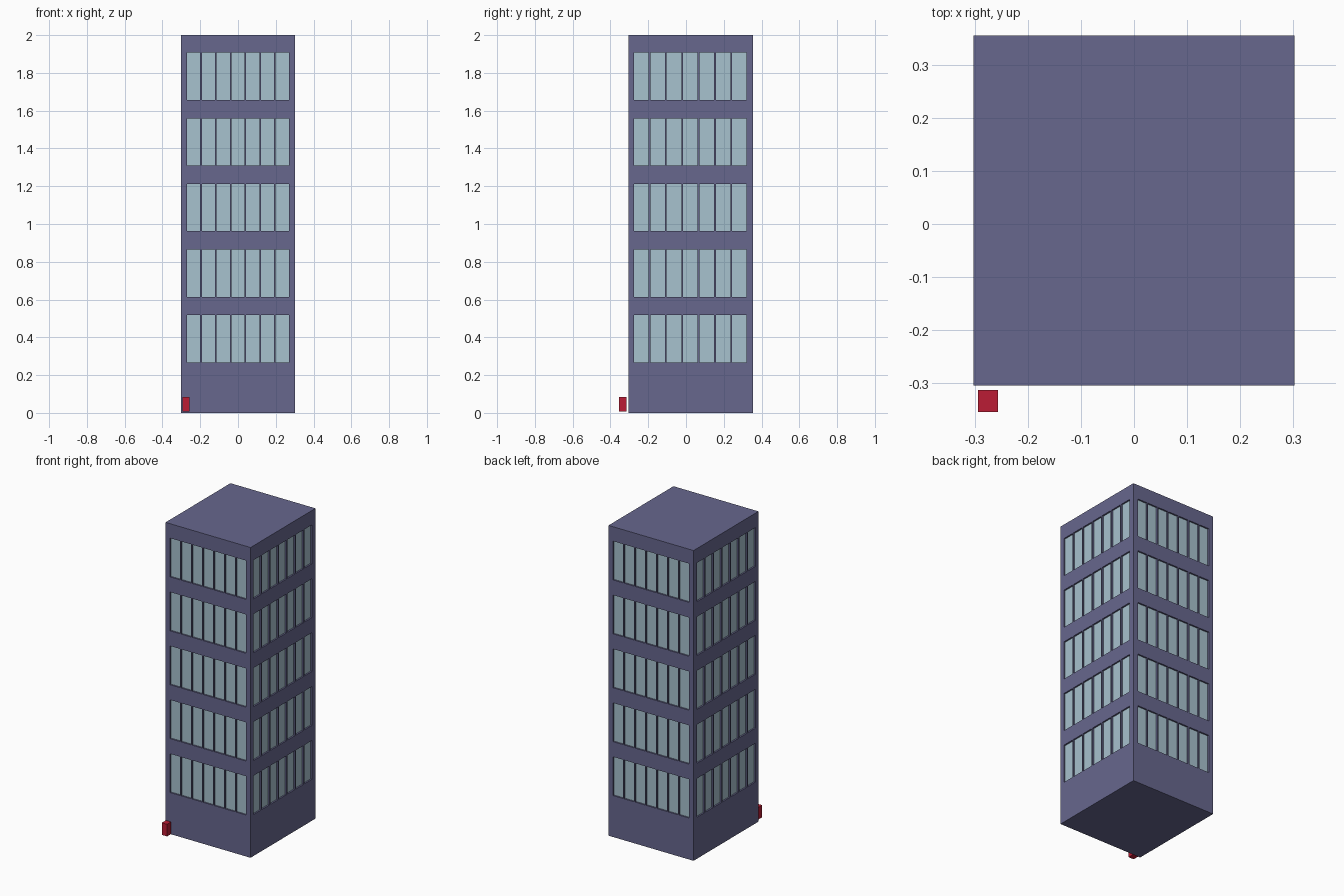
import bpy, bmesh
from mathutils import Vector

if "Cube" in bpy.data.objects:
    bpy.data.objects.remove(bpy.data.objects["Cube"])

X0, X1, Y0, Y1, H = -0.303, 0.303, -0.305, 0.356, 2.0
DEPTH = 0.01


def material(name, color):
    m = bpy.data.materials.new(name)
    m.diffuse_color = color
    m.use_nodes = True
    m.node_tree.nodes["Principled BSDF"].inputs["Base Color"].default_value = m.diffuse_color
    return m


def breaks(start, pitch, size, count, lo, hi):
    """Grid lines along a wall: odd-numbered cells are windows."""
    out = [lo]
    for i in range(count):
        out += [start + i * pitch, start + i * pitch + size]
    return out + [hi]


def finish(name, bm, mats):
    bmesh.ops.remove_doubles(bm, verts=bm.verts, dist=1e-5)
    mesh = bpy.data.meshes.new(name)
    bm.to_mesh(mesh)
    bm.free()
    for m in mats:
        mesh.materials.append(m)
    ob = bpy.data.objects.new(name, mesh)
    bpy.context.collection.objects.link(ob)
    return ob


wall_mat = material("wall_paint", (0.135, 0.135, 0.27, 1))
glass_mat = material("window_glass", (0.39, 0.54, 0.62, 1))
red_mat = material("red_paint", (0.5, 0.012, 0.035, 1))

xs = breaks(-0.270, 0.0783, 0.070, 7, X0, X1)
ys = breaks(-0.275, 0.0865, 0.077, 7, Y0, Y1)
zs = breaks(0.267, 0.3475, 0.250, 5, 0, H)

# Tower: four gridded walls with recessed window panes
bm = bmesh.new()
windows = []


def wall(us, place, flip):
    for i in range(len(us) - 1):
        for j in range(len(zs) - 1):
            c = [(us[i], zs[j]), (us[i + 1], zs[j]),
                 (us[i + 1], zs[j + 1]), (us[i], zs[j + 1])]
            if flip:
                c.reverse()
            f = bm.faces.new([bm.verts.new(place(u, z)) for u, z in c])
            if i % 2 and j % 2:
                windows.append(f)


wall(xs, lambda u, z: (u, Y0, z), False)
wall(xs, lambda u, z: (u, Y1, z), True)
wall(ys, lambda u, z: (X1, u, z), False)
wall(ys, lambda u, z: (X0, u, z), True)
bm.normal_update()
bmesh.ops.inset_individual(bm, faces=windows, thickness=0, depth=-DEPTH)
for f in windows:
    f.material_index = 1

# Flat roof and floor
for z, order in ((H, 1), (0, -1)):
    ring = ([(x, Y0) for x in xs] + [(X1, y) for y in ys[1:]] +
            [(x, Y1) for x in xs[-2::-1]] + [(X0, y) for y in ys[-2:0:-1]])
    bm.faces.new([bm.verts.new((x, y, z)) for x, y in ring[::order]])
finish("tower", bm, [wall_mat, glass_mat])

# Small red box by the front corner
bm = bmesh.new()
bmesh.ops.create_cube(bm, size=1)
bmesh.ops.scale(bm, vec=(0.038, 0.041, 0.078), verts=bm.verts)
bmesh.ops.translate(bm, vec=(-0.276, -0.3345, 0.046), verts=bm.verts)
finish("red_box", bm, [red_mat])
